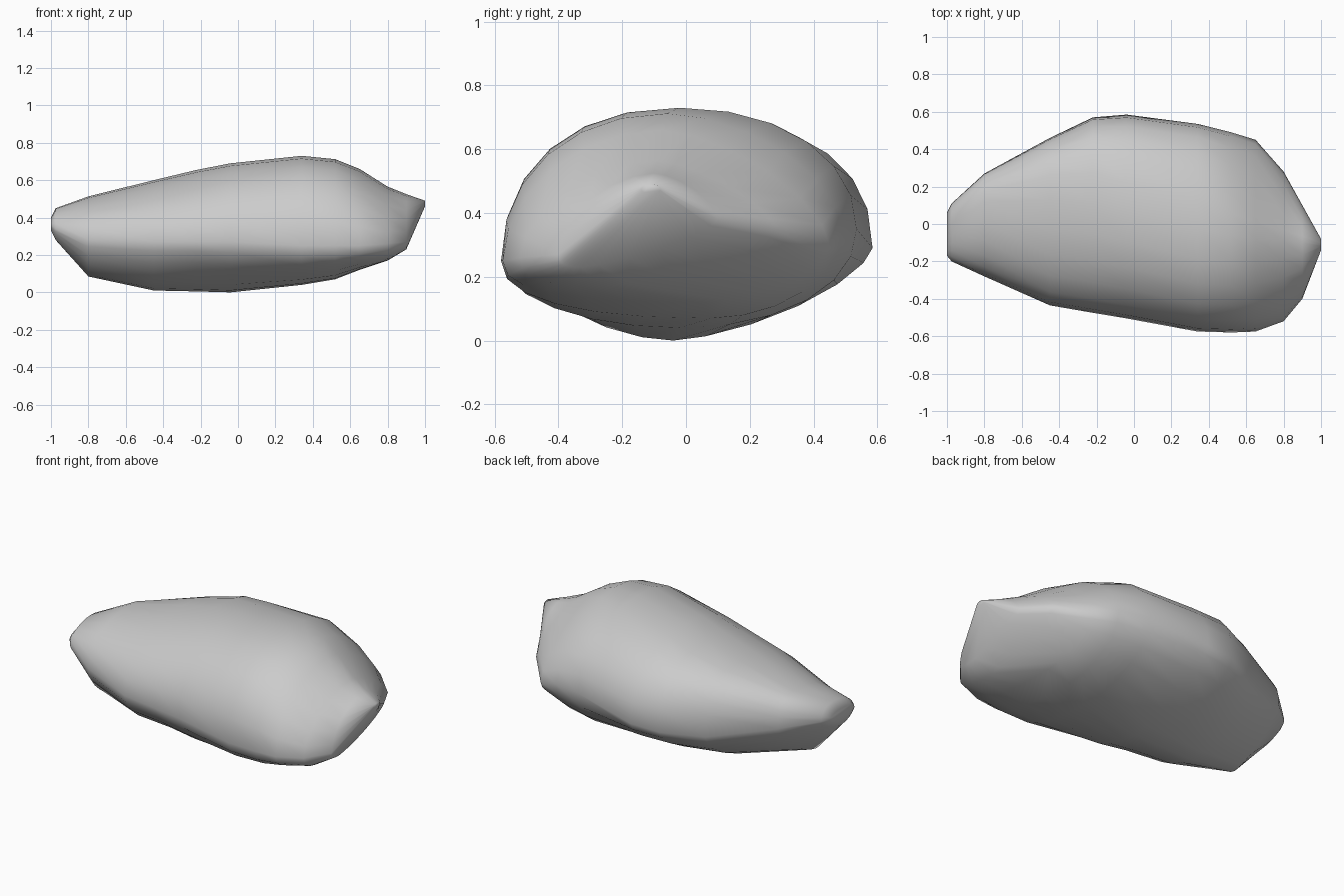
import bpy, bmesh
from math import sin, cos, pi

if "Cube" in bpy.data.objects:
    bpy.data.objects.remove(bpy.data.objects["Cube"])

# Cross-sections along the boulder:
# x, (front y, z), (back y, z), (bottom y, z), (top y, z)
SECTIONS = [
    (-1.00, (-.17, .36), (.06, .37), (-.07, .33), (-.05, .40)),
    (-.975, (-.20, .34), (.11, .37), (-.08, .28), (.00, .45)),
    (-.80, (-.28, .28), (.27, .34), (-.10, .085), (.12, .513)),
    (-.45, (-.435, .27), (.46, .27), (-.06, .01), (.13, .60)),
    (-.22, (-.475, .27), (.57, .28), (-.05, .005), (.11, .655)),
    (-.04, (-.505, .27), (.585, .29), (-.04, .00), (.06, .69)),
    (.34, (-.575, .25), (.535, .35), (-.02, .04), (-.02, .73)),
    (.52, (-.58, .25), (.49, .34), (.08, .07), (-.06, .712)),
    (.65, (-.575, .25), (.45, .30), (.05, .12), (-.08, .66)),
    (.80, (-.52, .26), (.28, .35), (-.25, .17), (-.09, .565)),
    (.90, (-.40, .27), (.10, .38), (-.33, .23), (-.10, .525)),
    (1.00, (-.14, .475), (-.08, .475), (-.11, .46), (-.11, .49)),
]
# Fullness per section (below 1 boxy, above 1 flattened):
# upper front, upper back, lower back, lower front
FULLNESS = [
    (1.0, 1.0, 1.0, 1.0),
    (1.0, .9, 1.3, 1.1),
    (.95, .72, 1.4, 1.25),
    (.95, .68, 1.3, 1.25),
    (.95, .76, 1.35, 1.25),
    (.95, .88, 1.35, 1.15),
    (.9, .95, .95, 1.0),
    (.95, 1.15, 1.05, .85),
    (1.05, 1.3, 1.2, .78),
    (1.15, 1.4, 1.5, .75),
    (1.15, 1.3, 1.5, .8),
    (1.0, 1.0, 1.0, 1.0),
]
SIDES = 24


def section_ring(bm, section, fullness):
    """Ring of four curved quarters joining the extreme points."""
    x, front, back, bottom, top = section
    upper_front, upper_back, lower_back, lower_front = fullness
    ring = []
    for i in range(SIDES):
        a = 2 * pi * i / SIDES
        c, s = cos(a), sin(a)
        side = back if c > 0 else front
        cap = top if s > 0 else bottom
        if s > 0:
            p = upper_back if c > 0 else upper_front
        else:
            p = lower_back if c > 0 else lower_front
        y = cap[0] + (side[0] - cap[0]) * abs(c) ** p
        z = side[1] + (cap[1] - side[1]) * abs(s) ** p
        ring.append(bm.verts.new((x, y, z)))
    return ring


# Boulder body lofted through the sections, capped at both ends
bm = bmesh.new()
rings = [section_ring(bm, s, f) for s, f in zip(SECTIONS, FULLNESS)]
for r0, r1 in zip(rings, rings[1:]):
    for i in range(SIDES):
        j = (i + 1) % SIDES
        bm.faces.new((r0[i], r0[j], r1[j], r1[i]))
bm.faces.new(rings[0])
bm.faces.new(rings[-1])
bmesh.ops.recalc_face_normals(bm, faces=bm.faces)
for f in bm.faces:
    f.smooth = True
mesh = bpy.data.meshes.new("boulder")
bm.to_mesh(mesh)
bm.free()
boulder = bpy.data.objects.new("boulder", mesh)
bpy.context.collection.objects.link(boulder)
